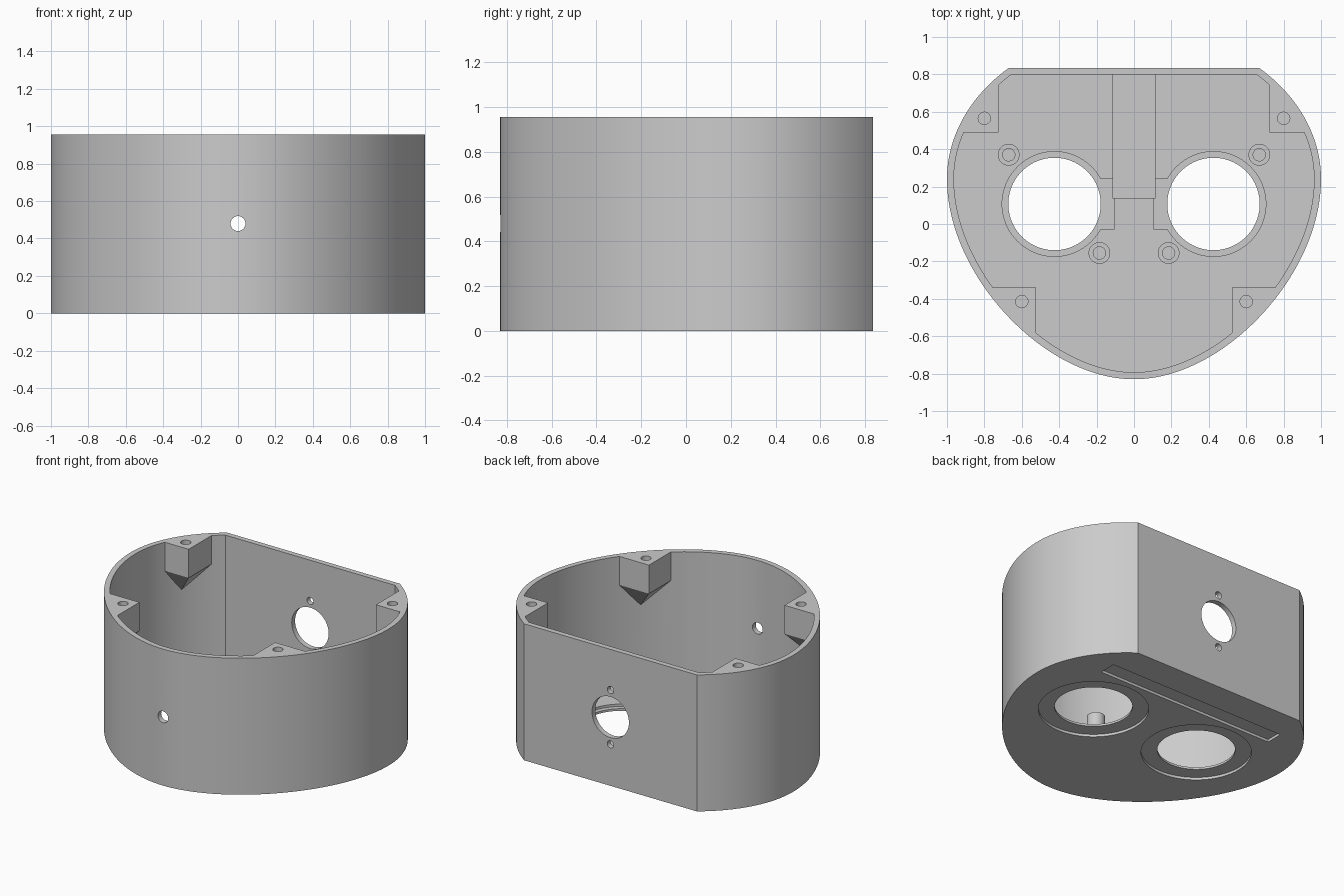
import bpy, bmesh, math
from mathutils import Vector, Matrix

if "Cube" in bpy.data.objects:
    bpy.data.objects.remove(bpy.data.objects["Cube"])

HEIGHT, FLOOR, WALL, BACK = 0.955, 0.05, 0.037, 0.835

grey = bpy.data.materials.new("plain_grey")
grey.use_nodes = True
grey.diffuse_color = (0.6, 0.6, 0.6, 1)
grey.node_tree.nodes["Principled BSDF"].inputs["Base Color"].default_value = (0.6, 0.6, 0.6, 1)


def finish(bm, name):
    bmesh.ops.recalc_face_normals(bm, faces=bm.faces)
    mesh = bpy.data.meshes.new(name)
    bm.to_mesh(mesh)
    bm.free()
    mesh.materials.append(grey)
    obj = bpy.data.objects.new(name, mesh)
    bpy.context.collection.objects.link(obj)
    return obj


def outline(offset):
    """Egg-shaped plan with a flat back, moved inwards by offset."""
    half = []
    for i in range(48):                       # front curve, nose to widest point
        t = i / 48
        a, b, c, d = (1 - t) ** 3, 3 * t * (1 - t) ** 2, 3 * t * t * (1 - t), t ** 3
        half.append(Vector((b * 0.48 + c + d, -0.83 * (a + b) + c * -0.274 + d * 0.24)))
    for i in range(41):                       # rear curve, carried past the flat back
        t = math.radians(i * 1.5)
        half.append(Vector((math.cos(t), 0.24 + 0.8 * math.sin(t))))
    moved = []
    for i, p in enumerate(half):
        before = half[i - 1] if i else Vector((-half[1].x, half[1].y))
        after = half[min(i + 1, len(half) - 1)]
        tangent = (after - before).normalized()
        moved.append(p + Vector((-tangent.y, tangent.x)) * offset)
    limit = BACK - offset
    side = [p for p in moved if p.y < limit - 0.001]
    last, past = side[-1], moved[len(side)]
    side.append(last.lerp(past, (limit - last.y) / (past.y - last.y)))
    return side + [Vector((-p.x, p.y)) for p in reversed(side[1:])]


def prism(name, points, low, high):
    bm = bmesh.new()
    face = bm.faces.new([bm.verts.new((p[0], p[1], low)) for p in points])
    up = bmesh.ops.extrude_face_region(bm, geom=[face])["geom"]
    bmesh.ops.translate(bm, vec=(0, 0, high - low),
                        verts=[v for v in up if isinstance(v, bmesh.types.BMVert)])
    return finish(bm, name)


def box(name, x0, x1, y0, y1, low, high):
    return prism(name, [(x0, y0), (x1, y0), (x1, y1), (x0, y1)], low, high)


def cylinder(name, centre, radius, depth, along_y=False, sides=64):
    bm = bmesh.new()
    turn = Matrix.Rotation(math.pi / 2, 4, "X") if along_y else Matrix.Identity(4)
    bmesh.ops.create_cone(bm, cap_ends=True, segments=sides, radius1=radius, radius2=radius,
                          depth=depth, matrix=Matrix.Translation(centre) @ turn)
    return finish(bm, name)


def upright(name, x, y, radius, low, high, sides=64):
    return cylinder(name, (x, y, (low + high) / 2), radius, high - low, sides=sides)


def combine(target, tool, operation):
    mod = target.modifiers.new("combine", "BOOLEAN")
    mod.object, mod.operation, mod.solver = tool, operation, "EXACT"
    bpy.context.view_layer.update()
    result = bpy.data.meshes.new_from_object(
        target.evaluated_get(bpy.context.evaluated_depsgraph_get()))
    target.modifiers.clear()
    target.data = result
    bpy.data.objects.remove(tool)


def corner_block(cx, cy, far_x, far_y, apex):
    """Screw block under the rim, tapering down to a point on the wall."""
    bm = bmesh.new()
    for z in (HEIGHT, HEIGHT - 0.2):
        for x in (cx, far_x):
            for y in (cy, far_y):
                bm.verts.new((x, y, z))
    bm.verts.new((*apex, HEIGHT - 0.395))
    bmesh.ops.convex_hull(bm, input=bm.verts)
    block = finish(bm, "corner_block")
    combine(block, prism("trim", outline(0.015), 0, 2), "INTERSECT")
    return block


# Open shell
shell = prism("housing", outline(0), 0, HEIGHT)
combine(shell, prism("cavity", outline(WALL), FLOOR, 1.2), "DIFFERENCE")

# Raised bar between the eye openings
combine(shell, box("centre_bar", -0.116, 0.116, 0.137, 0.815, FLOOR - 0.02, 0.12), "UNION")

for s in (-1, 1):
    # Rim blocks with screw holes
    for block, hole in (((0.725, 0.49, 1.2, 1.0, (0.885, 0.62)), (0.8, 0.565)),
                        ((0.525, -0.34, 1.2, -1.0, (0.7, -0.475)), (0.6, -0.415))):
        cx, cy, fx, fy, apex = block
        combine(shell, corner_block(s * cx, cy, s * fx, fy, (s * apex[0], apex[1])), "UNION")
        combine(shell, upright("screw_hole", s * hole[0], hole[1], 0.033, HEIGHT - 0.16, 1.1, 32),
                "DIFFERENCE")
    # Eye opening, outer counterbore and inner seat with its side notch
    ex, ey = s * 0.425, 0.107
    combine(shell, upright("eye_opening", ex, ey, 0.247, -0.1, 0.1, 96), "DIFFERENCE")
    combine(shell, upright("outer_seat", ex, ey, 0.35, -0.1, 0.018, 96), "DIFFERENCE")
    seat = upright("inner_seat", ex, ey, 0.28, 0.033, 0.1, 96)
    x0, x1 = sorted((s * 0.107, s * 0.3))
    combine(seat, box("notch", x0, x1, -0.03, 0.137, 0.033, 0.1), "UNION")
    x0, x1 = sorted((s * 0.116, s * 0.3))
    combine(seat, box("notch_rear", x0, x1, 0.1, 0.24, 0.033, 0.1), "UNION")
    combine(shell, seat, "DIFFERENCE")
    # Hollow floor posts
    for x, y in ((0.67, 0.37), (0.185, -0.155)):
        combine(shell, upright("post", s * x, y, 0.058, 0.03, 0.15, 32), "UNION")
        combine(shell, upright("post_bore", s * x, y, 0.033, 0.06, 0.3, 32), "DIFFERENCE")
    # Small screw holes above and below the rear port
    combine(shell, cylinder("port_screw", (0, BACK, 0.48 + s * 0.19), 0.025, 0.2, True, 32),
            "DIFFERENCE")

# Rear port, front cable hole and long groove underneath
combine(shell, cylinder("rear_port", (0, BACK, 0.48), 0.143, 0.2, True), "DIFFERENCE")
combine(shell, cylinder("front_hole", (0, -0.83, 0.48), 0.04, 0.2, True, 32), "DIFFERENCE")
combine(shell, box("groove", -0.69, 0.69, 0.5, 0.62, -0.1, 0.018), "DIFFERENCE")

# Smooth the curved walls, keep the edges sharp
bpy.ops.object.select_all(action="DESELECT")
shell.select_set(True)
bpy.context.view_layer.objects.active = shell
bpy.ops.object.shade_smooth_by_angle(angle=math.radians(25))
